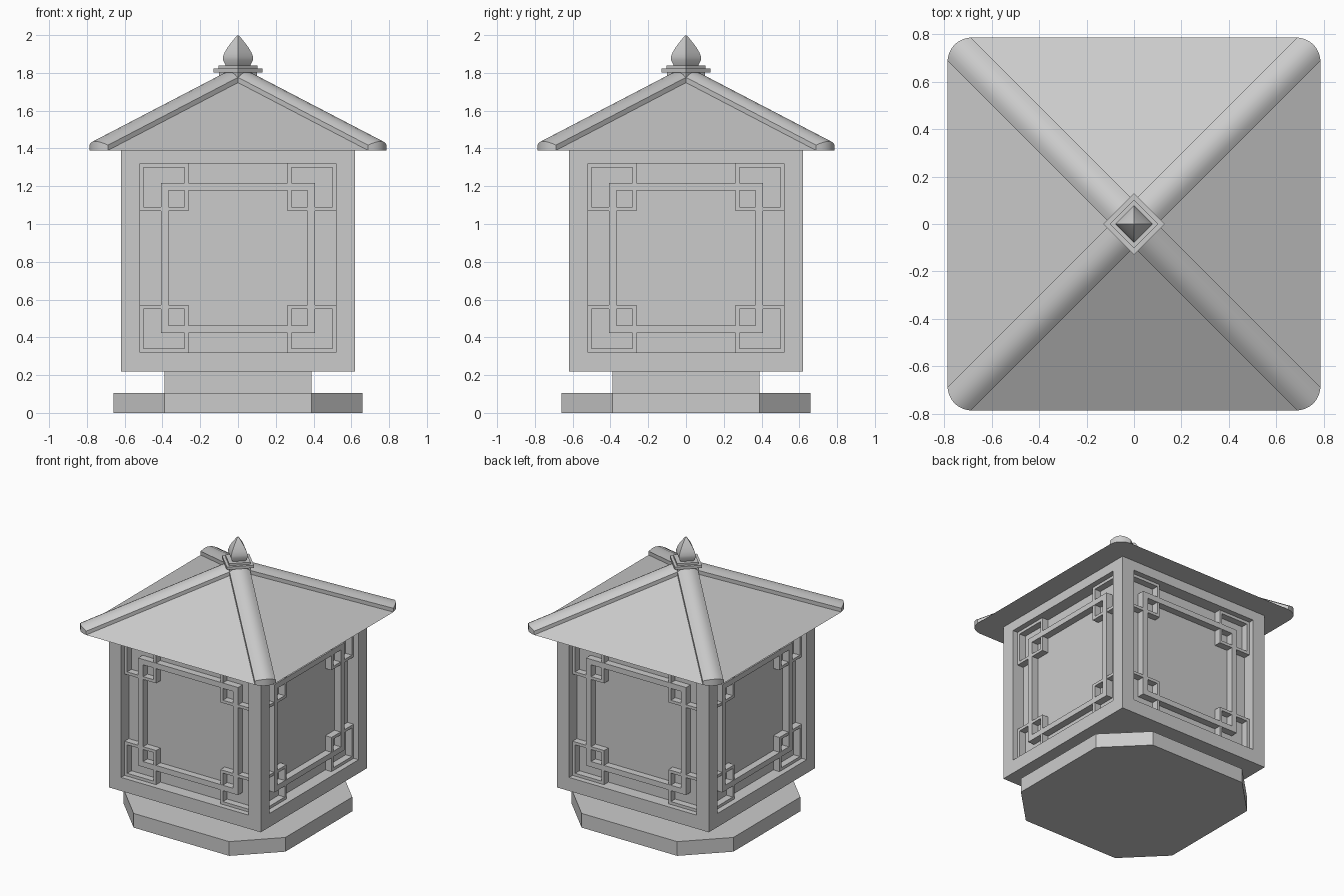
import bpy, bmesh, math
from mathutils import Matrix, Vector

if "Cube" in bpy.data.objects:
    bpy.data.objects.remove(bpy.data.objects["Cube"])

EAVE, APEX, HALF = 1.39, 1.80, 0.787
R2 = math.sqrt(2)


def finish(bm, name, smooth=False):
    bmesh.ops.recalc_face_normals(bm, faces=bm.faces)
    me = bpy.data.meshes.new(name)
    bm.to_mesh(me)
    bm.free()
    ob = bpy.data.objects.new(name, me)
    bpy.context.collection.objects.link(ob)
    if smooth:
        bpy.context.view_layer.objects.active = ob
        ob.select_set(True)
        bpy.ops.object.shade_smooth_by_angle(angle=math.radians(35))
        ob.select_set(False)
    return ob


def prism(name, plan, z0, z1):
    bm = bmesh.new()
    face = bm.faces.new([bm.verts.new((x, y, z0)) for x, y in plan])
    top = bmesh.ops.extrude_face_region(bm, geom=[face])["geom"]
    verts = [v for v in top if isinstance(v, bmesh.types.BMVert)]
    bmesh.ops.translate(bm, verts=verts, vec=(0, 0, z1 - z0))
    return bm if name is None else finish(bm, name)


def square(h):
    return [(-h, -h), (h, -h), (h, h), (-h, h)]


def lathe4(name, profile, smooth=False):
    """Four-sided turned shape with its corners on the x and y axes."""
    bm = bmesh.new()
    rings = [[bm.verts.new((r * c, r * s, z)) for c, s in ((1, 0), (0, 1), (-1, 0), (0, -1))]
             for r, z in profile]
    for a, b in zip(rings, rings[1:]):
        for i in range(4):
            j = (i + 1) % 4
            bm.faces.new((a[i], a[j], b[j], b[i]))
    bm.faces.new(rings[0])
    bm.faces.new(rings[-1])
    bmesh.ops.remove_doubles(bm, verts=bm.verts, dist=1e-5)
    return finish(bm, name, smooth)


def ring(bm, x0, x1, z0, z1, bar, y0, y1):
    """Rectangular frame in the front plane."""
    loops = []
    for y in (y0, y1):
        for b in (0, bar):
            loops.append([bm.verts.new(p) for p in (
                (x0 + b, y, z0 + b), (x1 - b, y, z0 + b), (x1 - b, y, z1 - b), (x0 + b, y, z1 - b))])
    fo, fi, bo, bi = loops
    for a, b in ((fo, fi), (fi, bi), (bi, bo), (bo, fo)):
        for i in range(4):
            j = (i + 1) % 4
            bm.faces.new((a[i], a[j], b[j], b[i]))


# Foot plate with cut corners, and neck
a, c = 0.66, 0.39
prism("foot_plate", [(-c, -a), (c, -a), (a, -c), (a, c), (c, a), (-c, a), (-a, c), (-a, -c)], 0, 0.105)
prism("neck", square(0.39), 0.105, 0.22)

# Lamp body with a recessed panel on each side
bm = prism(None, square(0.62), 0.22, 1.42)
bmesh.ops.recalc_face_normals(bm, faces=bm.faces)
sides = [f for f in bm.faces if abs(f.normal.z) < 0.5]
bmesh.ops.inset_individual(bm, faces=sides, thickness=0.10, use_even_offset=True)
for f in bmesh.ops.extrude_discrete_faces(bm, faces=sides)["faces"]:
    f.normal_update()
    bmesh.ops.translate(bm, verts=f.verts, vec=-0.09 * f.normal)
finish(bm, "lamp_body")

# Lattice on each side: one large frame and four corner squares
for k, side in enumerate(("front", "right", "back", "left")):
    bm = bmesh.new()
    zc = 0.82
    ring(bm, -0.408, 0.408, zc - 0.397, zc + 0.397, 0.04, -0.582, -0.528)
    for sx in (-1, 1):
        for sz in (-1, 1):
            xs = sorted((sx * 0.262, sx * 0.52))
            zs = sorted((zc + sz * 0.248, zc + sz * 0.50))
            ring(bm, *xs, *zs, 0.021, -0.58, -0.528)
    bmesh.ops.rotate(bm, verts=bm.verts, matrix=Matrix.Rotation(k * math.pi / 2, 3, 'Z'))
    finish(bm, "lattice_" + side)

# Hip cross-section: offset from the hip, end distance along it, crown height
W = 0.07
hip = []
for i in range(7):
    u = W * (i / 3 - 1)
    q = 1 - (u / W) ** 2
    hip.append((u, HALF * R2 - W + 0.027 * q, 0.002 + 0.03 * q))


def hip_point(s, u, z, k):
    p = Vector(((s - u) / R2, (s + u) / R2, z))
    return Matrix.Rotation(k * math.pi / 2, 3, 'Z') @ p


# Roof pyramid with rounded corners
bm = bmesh.new()
base = [bm.verts.new(hip_point(s, u, EAVE, k)) for k in range(4) for u, s, h in hip]
tip = bm.verts.new((0, 0, APEX))
bm.faces.new(base)
for i, v in enumerate(base):
    bm.faces.new((v, base[(i + 1) % len(base)], tip))
finish(bm, "roof")

# Rounded ridge caps along the four hips
slope = (APEX - EAVE) / HALF / R2
for k in range(4):
    bm = bmesh.new()
    sec = []
    for u, s, h in hip:
        sec.append([bm.verts.new(hip_point(*p, k)) for p in (
            (0, u, APEX + h), (s, u, APEX - slope * s + h), (s, u, EAVE), (0, u, APEX - 0.026))])
    for p, q in zip(sec, sec[1:]):
        for i in range(4):
            j = (i + 1) % 4
            bm.faces.new((p[i], p[j], q[j], q[i]))
    bm.faces.new(sec[0])
    bm.faces.new(sec[-1])
    finish(bm, f"ridge_cap_{k + 1}", smooth=True)

# Finial: stepped plate and pointed bud
lathe4("finial_plate", [(0.10, 1.77), (0.10, 1.803), (0.13, 1.803), (0.13, 1.823),
                        (0.103, 1.823), (0.103, 1.838)])
lathe4("finial_bud", [(0.062, 1.835), (0.08, 1.868), (0.08, 1.885), (0.07, 1.91),
                      (0.053, 1.938), (0.03, 1.968), (0.012, 1.99), (0, 2.0)], smooth=True)
